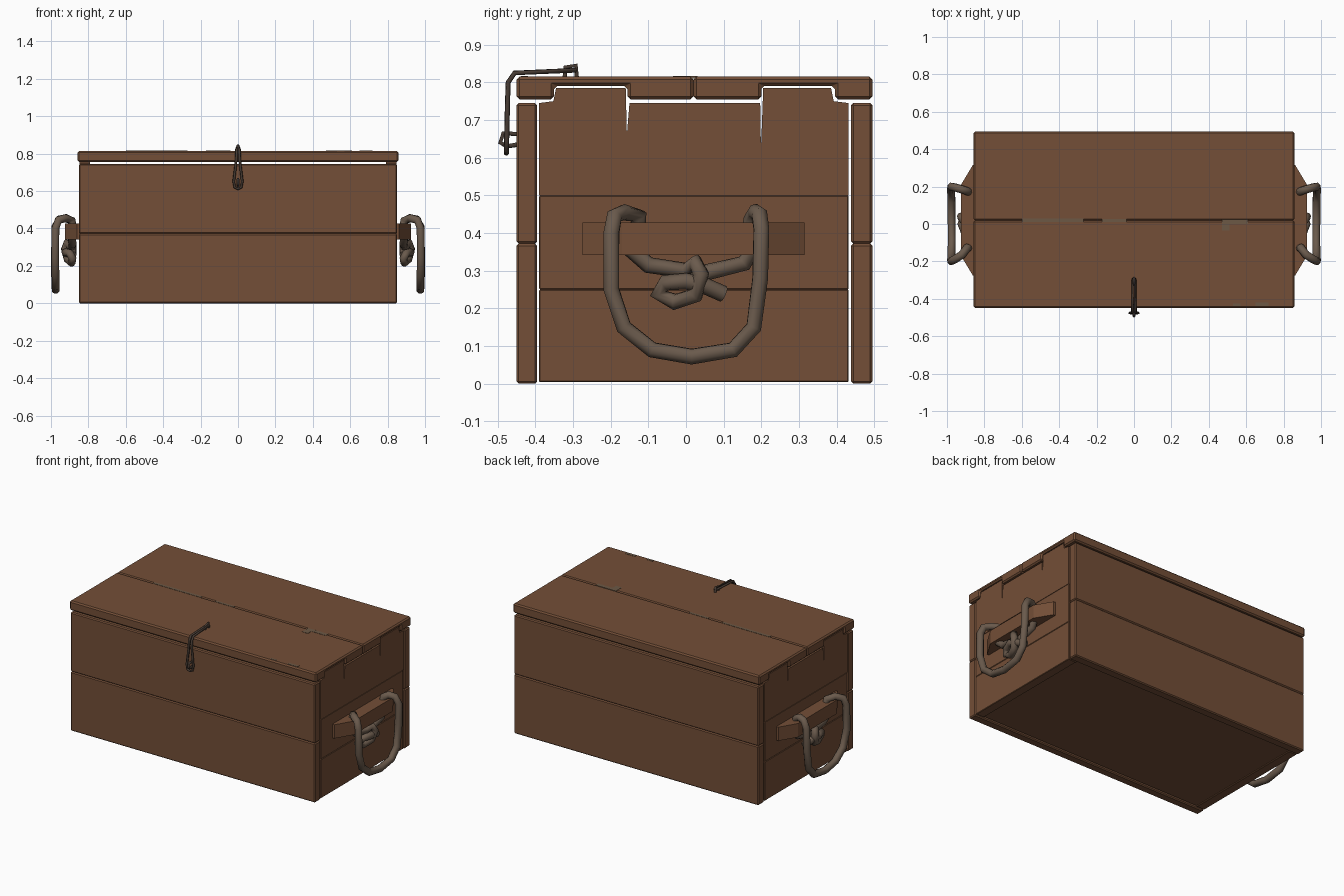
import bpy, bmesh
from mathutils import Vector


def material(name, rgb):
    m = bpy.data.materials.new(name)
    m.diffuse_color = (*rgb, 1.0)
    return m


WOOD = material("brown_wood", (0.172, 0.077, 0.038))
WORN = material("worn_wood", (0.15, 0.098, 0.06))
ROPE = material("grey_rope", (0.145, 0.103, 0.073))
IRON = material("dark_iron", (0.06, 0.042, 0.032))


def add(name, mesh, mat):
    ob = bpy.data.objects.new(name, mesh)
    bpy.context.collection.objects.link(ob)
    mesh.materials.clear()
    mesh.materials.append(mat)
    return ob


def prism(name, profile, axis, lo, hi, mat=WOOD, bevel=0.0):
    """Extrude a 2D outline along x (outline is y,z) or z (outline is x,y)."""
    bm = bmesh.new()
    def place(p, t):
        return (t, p[0], p[1]) if axis == "x" else (p[0], p[1], t)
    face = bm.faces.new([bm.verts.new(place(p, lo)) for p in profile])
    ext = bmesh.ops.extrude_face_region(bm, geom=[face])
    move = Vector(place((0, 0), hi - lo))
    bmesh.ops.translate(bm, vec=move,
                        verts=[v for v in ext["geom"] if isinstance(v, bmesh.types.BMVert)])
    bmesh.ops.recalc_face_normals(bm, faces=bm.faces)
    mesh = bpy.data.meshes.new(name)
    bm.to_mesh(mesh)
    bm.free()
    ob = add(name, mesh, mat)
    if bevel:
        mod = ob.modifiers.new("bevel", "BEVEL")
        mod.width = bevel
        mod.segments = 1
    return ob


def box(name, x, y, z, mat=WOOD, bevel=0.0):
    outline = [(y[0], z[0]), (y[1], z[0]), (y[1], z[1]), (y[0], z[1])]
    return prism(name, outline, "x", x[0], x[1], mat, bevel)


def tube(name, points, radius, mat, cyclic=False, res=2):
    """Round bar or rope through points, converted to a mesh."""
    cu = bpy.data.curves.new(name, "CURVE")
    cu.dimensions = "3D"
    cu.bevel_depth = radius
    cu.bevel_resolution = res
    cu.use_fill_caps = True
    sp = cu.splines.new("POLY")
    sp.points.add(len(points) - 1)
    for p, co in zip(sp.points, points):
        p.co = (*co, 1.0)
    sp.use_cyclic_u = cyclic
    sp.use_smooth = True
    tmp = bpy.data.objects.new(name + "_path", cu)
    bpy.context.collection.objects.link(tmp)
    dg = bpy.context.evaluated_depsgraph_get()
    mesh = bpy.data.meshes.new_from_object(tmp.evaluated_get(dg))
    bpy.data.objects.remove(tmp)
    return add(name, mesh, mat)


# Front and back walls, two boards each
for wall, y in (("front", (-0.45, -0.395)), ("back", (0.438, 0.495))):
    box(wall + "_lower_board", (-0.85, 0.85), y, (0.0, 0.372), WOOD, 0.006)
    box(wall + "_upper_board", (-0.85, 0.85), y, (0.372, 0.745), WOOD, 0.006)

# Floor
box("floor", (-0.80, 0.80), (-0.388, 0.431), (0.01, 0.05))

# Lid, two boards with recesses underneath for the wall tabs
prism("lid_front_board", [(-0.45, 0.755), (-0.35, 0.755), (-0.35, 0.79), (-0.155, 0.79),
                          (-0.155, 0.755), (0.02, 0.755), (0.02, 0.815), (-0.45, 0.815)],
      "x", -0.857, 0.857, WOOD, 0.008)
prism("lid_back_board", [(0.02, 0.755), (0.2, 0.755), (0.2, 0.79), (0.395, 0.79),
                         (0.395, 0.755), (0.495, 0.755), (0.495, 0.815), (0.02, 0.815)],
      "x", -0.857, 0.857, WOOD, 0.008)

# End walls with tabs and splits in the top board
END_TOP = [(-0.39, 0.5), (0.432, 0.5), (0.432, 0.745), (0.392, 0.75), (0.385, 0.785),
           (0.205, 0.785), (0.199, 0.62), (0.197, 0.745), (-0.15, 0.745),
           (-0.157, 0.66), (-0.16, 0.785), (-0.345, 0.785), (-0.352, 0.75), (-0.39, 0.745)]
LOOP = [(0.885, -0.13, 0.41), (0.89, -0.125, 0.445), (0.92, -0.165, 0.455), (0.96, -0.19, 0.445),
        (0.976, -0.198, 0.40), (0.978, -0.198, 0.25), (0.976, -0.165, 0.15),
        (0.974, -0.09, 0.09), (0.975, 0.015, 0.072), (0.976, 0.125, 0.09),
        (0.978, 0.18, 0.15), (0.978, 0.197, 0.28), (0.976, 0.2, 0.41),
        (0.955, 0.195, 0.45), (0.92, 0.185, 0.456), (0.89, 0.175, 0.44), (0.885, 0.17, 0.41)]
KNOT = [(0.89, -0.15, 0.36), (0.885, -0.10, 0.315), (0.89, 0.0, 0.30), (0.915, 0.025, 0.322),
        (0.925, 0.04, 0.29), (0.91, 0.025, 0.235), (0.89, -0.03, 0.217),
        (0.885, -0.075, 0.24), (0.90, -0.055, 0.268), (0.922, 0.0, 0.272),
        (0.905, 0.05, 0.26), (0.89, 0.10, 0.238)]
STRAND = [(0.89, 0.175, 0.36), (0.885, 0.155, 0.32), (0.885, 0.06, 0.297), (0.885, 0.0, 0.26)]

for side, s in (("right", 1), ("left", -1)):
    xs = sorted((s * 0.79, s * 0.848))
    box(side + "_lower_board", xs, (-0.39, 0.432), (0.004, 0.25), WOOD, 0.003)
    box(side + "_middle_board", xs, (-0.39, 0.432), (0.25, 0.5), WOOD, 0.003)
    prism(side + "_top_board", END_TOP, "x", *xs)
    # Handle block with slanted ends
    prism(side + "_handle_block",
          [(s * 0.84, -0.275), (s * 0.862, -0.275), (s * 0.925, -0.17),
           (s * 0.925, 0.21), (s * 0.862, 0.315), (s * 0.84, 0.315)], "z", 0.342, 0.428)
    # Rope loop and knot below the block
    for part, path in (("loop", LOOP), ("knot", KNOT), ("knot_strand", STRAND)):
        tube(f"{side}_rope_{part}", [(s * x, y, z) for x, y, z in path], 0.022, ROPE)

# Teardrop wire latch: half outline mirrored over x
half = [(0.007, -0.295, 0.832), (0.008, -0.455, 0.825), (0.008, -0.472, 0.80),
        (0.012, -0.474, 0.74), (0.023, -0.476, 0.65), (0.017, -0.477, 0.62)]
wire = half + [(0, -0.477, 0.612)] + [(-x, y, z) for x, y, z in reversed(half)]
tube("latch_wire", wire, 0.007, IRON, True, 1)
# Staples holding the latch on the lid and on the front wall
tube("lid_staple", [(0, -0.322, 0.81), (0, -0.32, 0.84), (0, -0.292, 0.845), (0, -0.29, 0.81)],
     0.007, IRON, False, 1)
tube("front_staple", [(0, -0.44, 0.662), (0, -0.485, 0.665), (0, -0.493, 0.64),
                      (0, -0.475, 0.63), (0, -0.44, 0.636)], 0.007, IRON, False, 1)

# Worn patches on the lid
for i, (x0, x1, y0, y1) in enumerate([(-0.60, -0.27, 0.012, 0.03), (-0.17, -0.04, 0.012, 0.028),
                                      (0.47, 0.61, 0.0, 0.025), (0.47, 0.51, -0.035, 0.0),
                                      (0.53, 0.57, -0.438, -0.425), (0.65, 0.72, -0.438, -0.42)]):
    box(f"worn_patch_{i + 1}", (x0, x1), (y0, y1), (0.81, 0.8165), WORN)
